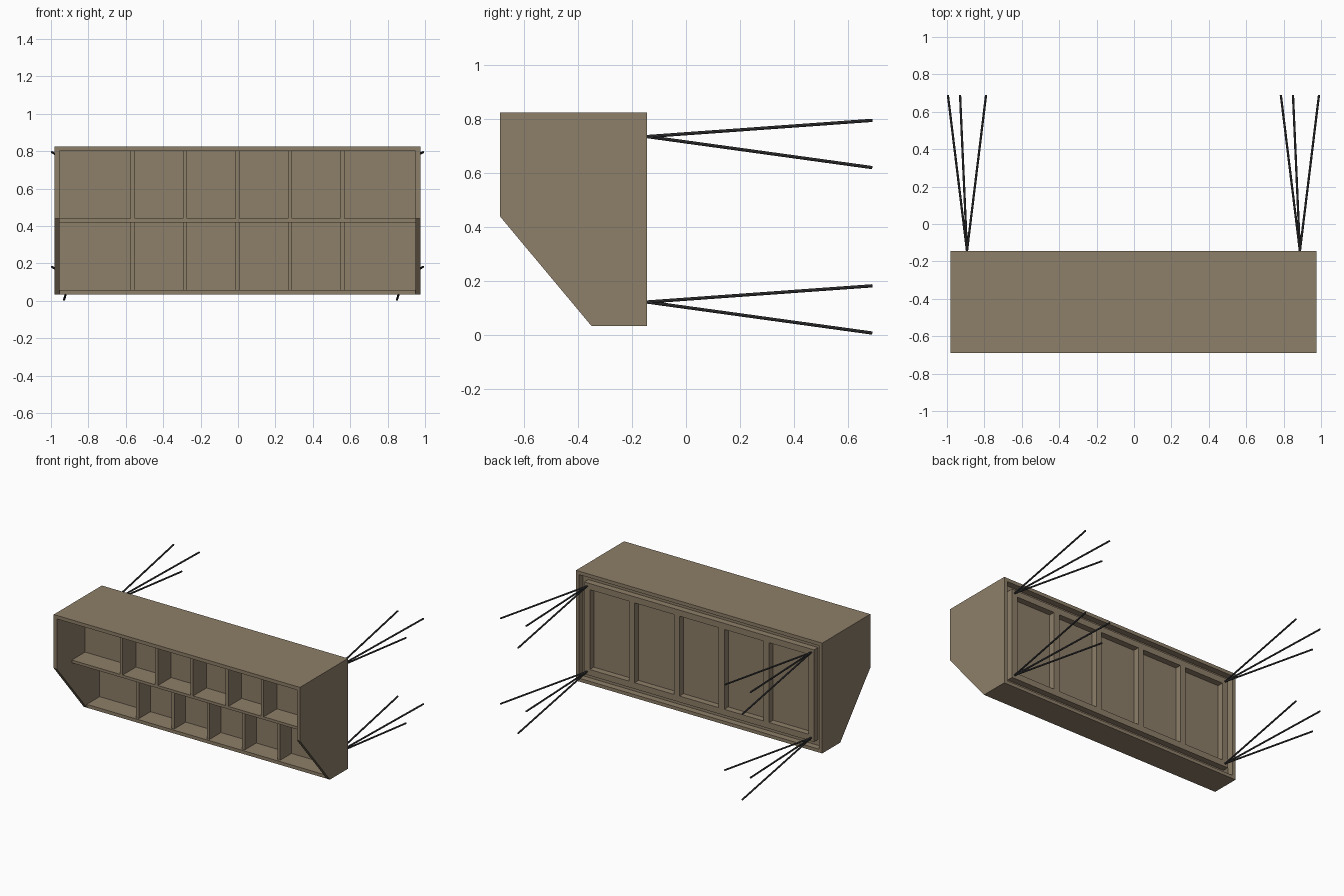
import bpy, bmesh
from mathutils import Vector

if "Cube" in bpy.data.objects:
    bpy.data.objects.remove(bpy.data.objects["Cube"])


def material(name, rgb):
    m = bpy.data.materials.new(name)
    m.diffuse_color = (*rgb, 1)
    m.use_nodes = True
    m.node_tree.nodes["Principled BSDF"].inputs["Base Color"].default_value = m.diffuse_color
    return m


WOOD = material("wood", (0.27, 0.21, 0.14))
STEEL = material("dark_steel", (0.05, 0.05, 0.055))


def finish(name, bm, mat):
    bmesh.ops.recalc_face_normals(bm, faces=bm.faces)
    me = bpy.data.meshes.new(name)
    bm.to_mesh(me)
    bm.free()
    me.materials.append(mat)
    ob = bpy.data.objects.new(name, me)
    bpy.context.collection.objects.link(ob)
    return ob


def box(name, x0, x1, y0, y1, z0, z1):
    bm = bmesh.new()
    bmesh.ops.create_cube(bm, size=1)
    for v in bm.verts:
        v.co = Vector((x1 if v.co.x > 0 else x0,
                       y1 if v.co.y > 0 else y0,
                       z1 if v.co.z > 0 else z0))
    return finish(name, bm, WOOD)


def side_panel(name, x, thick, profile):
    bm = bmesh.new()
    f = bm.faces.new([bm.verts.new((x, y, z)) for y, z in profile])
    r = bmesh.ops.extrude_face_region(bm, geom=[f])
    moved = [v for v in r["geom"] if isinstance(v, bmesh.types.BMVert)]
    bmesh.ops.translate(bm, verts=moved, vec=(thick, 0, 0))
    return finish(name, bm, WOOD)


def rod(name, a, b, radius):
    a, b = Vector(a), Vector(b)
    d = b - a
    bm = bmesh.new()
    bmesh.ops.create_cone(bm, cap_ends=True, segments=8, radius1=radius,
                          radius2=radius, depth=d.length)
    ob = finish(name, bm, STEEL)
    ob.rotation_mode = 'QUATERNION'
    ob.rotation_quaternion = d.to_track_quat('Z', 'Y')
    ob.location = (a + b) / 2


XL, XR, T = -0.98, 0.975, 0.025
IL, IR = XL + T, XR - T
CX = (XL + XR) / 2
BACK = -0.145

# Side panels with the sloped lower front
profile = [(-0.69, 0.825), (BACK, 0.825), (BACK, 0.033), (-0.35, 0.033), (-0.69, 0.44)]
side_panel("left_side", XL, T, profile)
side_panel("right_side", IR, T, profile)

# Top, bottom, shelf and stepped back walls
box("top_board", IL, IR, -0.69, BACK, 0.80, 0.825)
box("bottom_board", IL, IR, -0.35, BACK, 0.033, 0.057)
box("middle_shelf", IL, IR, -0.52, -0.205, 0.42, 0.44)
box("upper_back_wall", IL, IR, -0.37, -0.355, 0.44, 0.80)
box("back_panel", IL, IR, -0.205, -0.19, 0.057, 0.80)

# Dividers in both rows
for i in range(5):
    x = CX + (i - 2) * 0.28
    box(f"upper_divider_{i}", x - 0.011, x + 0.011, -0.52, -0.37, 0.44, 0.80)
    box(f"lower_divider_{i}", x - 0.011, x + 0.011, -0.335, -0.205, 0.057, 0.42)

# Mounting frame on the back: two rails and six studs
H = 0.022
for name, z in (("upper", 0.737), ("lower", 0.12)):
    box(f"{name}_frame_rail", CX - 0.912, CX + 0.912, -0.19, BACK, z - H, z + H)
for i in range(6):
    x = CX + (i - 2.5) * 0.356
    box(f"frame_stud_{i}", x - H, x + H, -0.19, BACK, 0.12 + H, 0.737 - H)

# Fans of three anchor rods at each frame corner
for x in (-0.893, 0.887):
    for z in (0.735, 0.122):
        for k, (dx, dz) in enumerate(((-0.102, 0.06), (0.102, 0.06), (-0.037, -0.115))):
            rod(f"anchor_rod_{k}", (x, BACK, z), (x + dx, 0.69, z + dz), 0.006)
